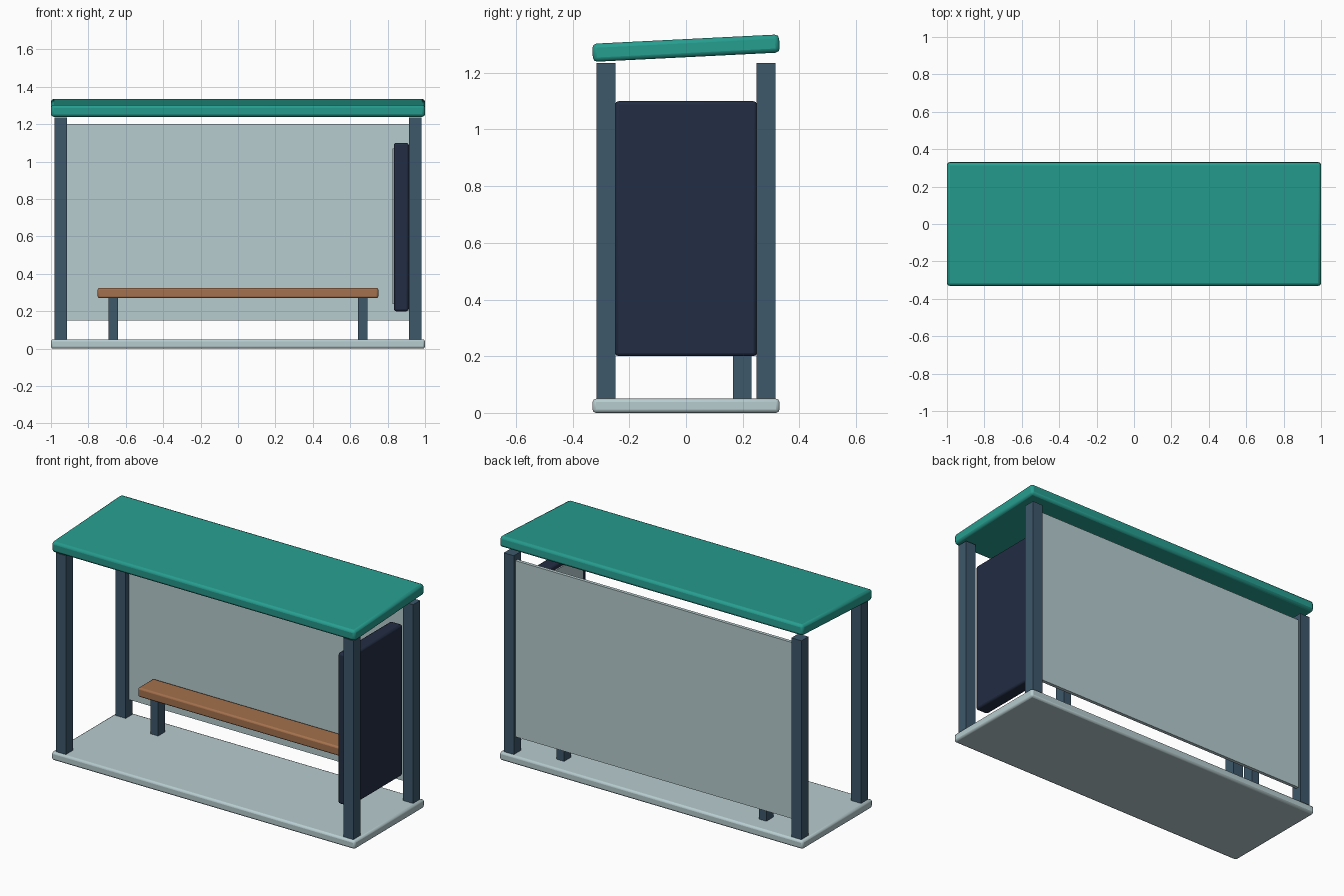
import bpy

cube = bpy.data.objects.get("Cube")
if cube:
    bpy.data.objects.remove(cube, do_unlink=True)


def material(name, rgb):
    """Flat material from an sRGB colour in 0-255."""
    lin = [((c / 255 + 0.055) / 1.055) ** 2.4 for c in rgb] + [1.0]
    mat = bpy.data.materials.new(name)
    mat.use_nodes = True
    mat.diffuse_color = lin
    mat.node_tree.nodes["Principled BSDF"].inputs["Base Color"].default_value = lin
    return mat


teal = material("teal", (38, 157, 143))
steel = material("slate_blue", (61, 88, 107))
pale = material("pale_grey", (183, 204, 207))
navy = material("dark_navy", (34, 45, 67))
wood = material("brown_wood", (164, 113, 77))


def box(name, x, y, z, mat, bevel=0.0, tilt=0.0):
    """Box between (min, max) pairs, with optional rounded edges and tilt about x."""
    spans = (x, y, z)
    bpy.ops.mesh.primitive_cube_add(size=1, location=[(a + b) / 2 for a, b in spans])
    obj = bpy.context.object
    obj.name = obj.data.name = name
    obj.scale = [b - a for a, b in spans]
    bpy.ops.object.transform_apply(location=False, rotation=False, scale=True)
    obj.rotation_euler.x = tilt
    obj.data.materials.append(mat)
    if bevel:
        mod = obj.modifiers.new("rounded_edges", "BEVEL")
        mod.width = bevel
        mod.segments = 2
        bpy.ops.object.shade_smooth_by_angle()
    return obj


def around(centre, size):
    return (centre - size / 2, centre + size / 2)


# Ground slab and sloping roof
box("base_slab", (-1, 1), (-0.33, 0.33), (0, 0.05), pale, 0.012)
box("roof", (-1, 1), (-0.33, 0.33), (1.255, 1.319), teal, 0.015, tilt=0.05)

# Four corner posts
for side, sx in (("left", 1), ("right", -1)):
    for end, sy in (("front", -1), ("back", 1)):
        box(f"{end}_{side}_post", around(sx * 0.948, 0.066), around(sy * 0.282, 0.066),
            (0.05, 1.235), steel)

# Back wall panel
box("back_panel", (-0.915, 0.915), (0.28, 0.30), (0.15, 1.20), pale)

# Bench
box("bench_seat", (-0.75, 0.75), (0.125, 0.272), (0.27, 0.325), wood, 0.01)
for side, sx in (("left", 1), ("right", -1)):
    box(f"{side}_bench_leg", around(sx * 0.667, 0.05), around(0.198, 0.066),
        (0.05, 0.275), steel)

# Display case at the left end with its inner poster
box("display_case", (0.833, 0.913), (-0.25, 0.25), (0.20, 1.10), navy, 0.012)
box("poster", (0.825, 0.834), (-0.215, 0.215), (0.24, 1.07), pale)
